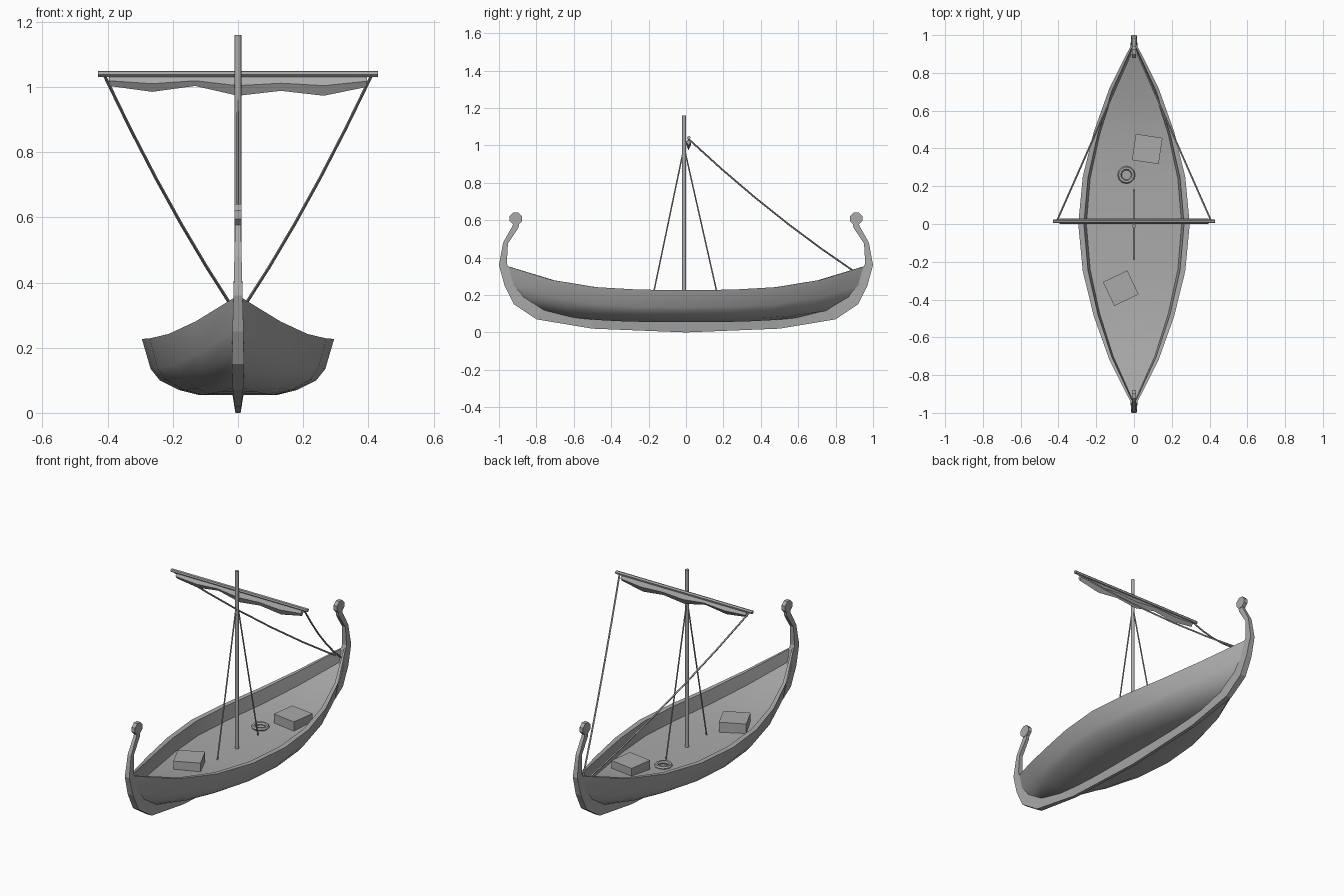
import bpy, bmesh, math
from mathutils import Vector

if "Cube" in bpy.data.objects:
    bpy.data.objects.remove(bpy.data.objects["Cube"])

wood = bpy.data.materials.new("plain grey")
wood.diffuse_color = (0.4, 0.4, 0.4, 1)
wood.use_nodes = True
wood.node_tree.nodes["Principled BSDF"].inputs["Base Color"].default_value = wood.diffuse_color


def finish(name, bm, smooth=None):
    bmesh.ops.recalc_face_normals(bm, faces=bm.faces)
    me = bpy.data.meshes.new(name)
    bm.to_mesh(me)
    bm.free()
    me.materials.append(wood)
    ob = bpy.data.objects.new(name, me)
    bpy.context.collection.objects.link(ob)
    if smooth:
        bpy.ops.object.select_all(action='DESELECT')
        ob.select_set(True)
        bpy.context.view_layer.objects.active = ob
        bpy.ops.object.shade_smooth_by_angle(angle=math.radians(smooth))
    return ob


def loft(name, rings, smooth=None):
    """Closed skin through a list of equal rings, capped at both ends."""
    bm = bmesh.new()
    vs = [[bm.verts.new(p) for p in r] for r in rings]
    n = len(rings[0])
    for a, b in zip(vs, vs[1:]):
        for i in range(n):
            j = (i + 1) % n
            bm.faces.new((a[i], a[j], b[j], b[i]))
    bm.faces.new(vs[0])
    bm.faces.new(vs[-1][::-1])
    return finish(name, bm, smooth)


def rod(name, pts, r, sides=6, smooth=None):
    """Round bar along a path of points."""
    pts = [Vector(p) for p in pts]
    d = (pts[-1] - pts[0]).normalized()
    u = d.orthogonal().normalized()
    v = d.cross(u)
    ang = [2 * math.pi * (k + 0.5) / sides for k in range(sides)]
    return loft(name, [[p + (u * math.cos(a) + v * math.sin(a)) * r for a in ang]
                       for p in pts], smooth)


# hull: fore-and-aft lines (half width, mid z, end y, end z)
skin = [(0.12, 0.055, 0.62, 0.08), (0.18, 0.07, 0.78, 0.12), (0.24, 0.10, 0.87, 0.18),
        (0.268, 0.135, 0.94, 0.255), (0.295, 0.227, 0.96, 0.355),
        (0.265, 0.227, 0.94, 0.35), (0.252, 0.15, 0.93, 0.28)]
stations = [(0, 1, 0), (0.26, 0.92, 0.01), (0.51, 0.72, 0.12), (0.75, 0.44, 0.42), (1, 0.03, 1)]
full = [(-t, f, g) for t, f, g in stations[:0:-1]] + stations
rings = []
for t, f, g in full:
    half = [(w * f, ye * t, z + (ze - z) * g) for w, z, ye, ze in skin]
    low = (0, half[0][1], half[0][2])
    deck = (0, half[-1][1], half[-1][2])
    rings.append([low] + half + [deck] + [(-x, y, z) for x, y, z in half[::-1]])
loft("hull_and_deck", rings, 35)

# keel and stems: (outer y, z, half width, inner y, z, half width)
keel = [(0, 0, 0.008, 0, 0.062, 0.018), (0.5, 0.02, 0.010, 0.5, 0.08, 0.018),
        (0.80, 0.07, 0.016, 0.77, 0.13, 0.018), (0.92, 0.15, 0.018, 0.87, 0.19, 0.018),
        (0.97, 0.25, 0.017, 0.92, 0.27, 0.017), (1.0, 0.36, 0.014, 0.958, 0.37, 0.014),
        (0.978, 0.48, 0.011, 0.952, 0.475, 0.011), (0.93, 0.565, 0.009, 0.895, 0.56, 0.009),
        (0.915, 0.60, 0.008, 0.89, 0.60, 0.008)]


def keel_ring(k, s):
    oy, oz, ow, iy, iz, iw = k
    return [(-ow, s * oy, oz), (ow, s * oy, oz), (iw, s * iy, iz), (-iw, s * iy, iz)]


loft("keel_and_stems", [keel_ring(k, -1) for k in keel[:0:-1]] + [keel_ring(k, 1) for k in keel])

# round finials on the stems
for s, nm in ((-1, "bow"), (1, "stern")):
    rod(nm + "_finial", [(-0.011, s * 0.91, 0.608), (0.011, s * 0.91, 0.608)], 0.035, 8)

# mast and yard
rod("mast", [(0, -0.01, 0.13), (0, -0.01, 1.16)], 0.011, 8, 50)
rod("yard", [(-0.43, 0.015, 1.04), (0.43, 0.015, 1.04)], 0.010, 6)

# furled sail with a scalloped lower edge
drop = [1.003, 0.985, 1.003, 0.973, 0.988, 0.973, 1.0]
sail = []
for i, z in enumerate(drop):
    x = -0.395 + 0.79 * i / 6
    m = (z + 1.035) / 2
    sail.append([(x, 0.015, 1.035), (x, 0.001, m), (x, 0.013, z), (x, 0.028, m)])
loft("furled_sail", sail, 40)

# stays fore and aft of the mast
for s, nm in ((-1, "fore"), (1, "aft")):
    rod(nm + "_stay", [(0, -0.01, 0.99), (0, s * 0.185 - 0.003, 0.14)], 0.004, 5)

# sagging braces from the yard ends to the stern
for s, nm in ((-1, "left"), (1, "right")):
    a, b = Vector((s * 0.41, 0.012, 1.035)), Vector((s * 0.018, 0.90, 0.325))
    path = []
    for i in range(6):
        t = i / 5
        p = a.lerp(b, t)
        p.z -= 0.03 * 4 * t * (1 - t)
        path.append(p)
    rod(nm + "_brace", path, 0.005, 5)

# crates on the deck
for nm, x, y, deg in (("front_crate", -0.07, -0.34, 25.5), ("rear_crate", 0.07, 0.397, -8.5)):
    bm = bmesh.new()
    bmesh.ops.create_cube(bm, size=1)
    bmesh.ops.scale(bm, vec=(0.143, 0.14, 0.068), verts=bm.verts)
    ob = finish(nm, bm)
    ob.location = (x, y, 0.175)
    ob.rotation_euler.z = math.radians(deg)

# coil of rope
bpy.ops.mesh.primitive_torus_add(location=(-0.04, 0.26, 0.159), major_radius=0.036,
                                 minor_radius=0.011, major_segments=12, minor_segments=6)
coil = bpy.context.object
coil.name = "rope_coil"
coil.data.materials.append(wood)
